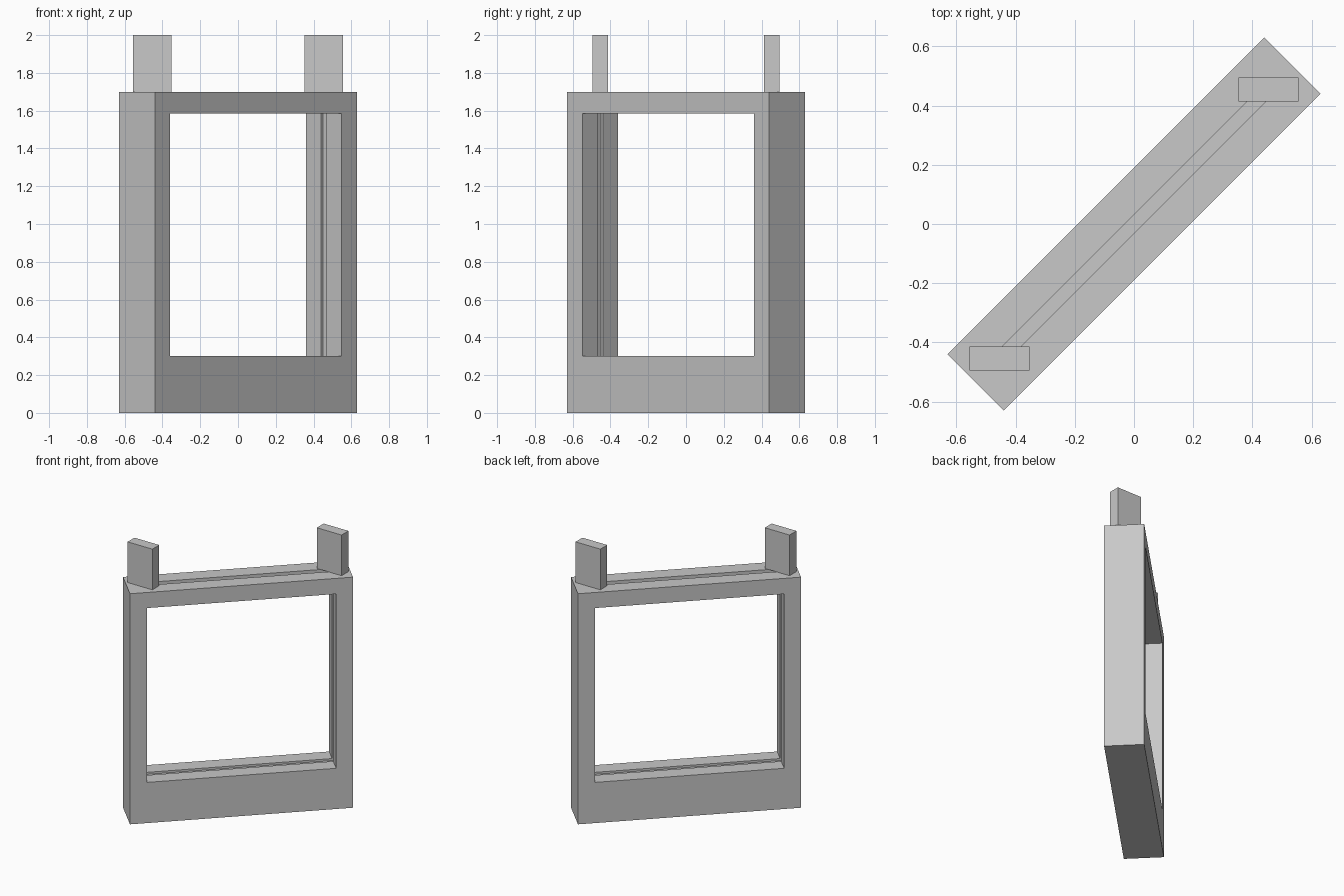
import bpy
from math import radians
from mathutils import Matrix

default = bpy.data.objects.get("Cube")
if default:
    bpy.data.objects.remove(default, do_unlink=True)

# One plain grey for the whole model
grey = bpy.data.materials.new("plain grey")
grey.use_nodes = True
colour = (0.58, 0.58, 0.58, 1)
grey.diffuse_color = colour
grey.node_tree.nodes["Principled BSDF"].inputs["Base Color"].default_value = colour

TURN = Matrix.Rotation(radians(45), 4, "Z")
LENGTH, DEPTH, HEIGHT = 1.513, 0.269, 1.70
OPEN_LENGTH, SILL, HEAD = 1.284, 0.30, 1.585
SLOT_WIDTH, SLOT_DEPTH = 0.044, 0.015


def box(name, x_size, y_size, bottom, top, x=0, y=0, turned=False):
    bpy.ops.mesh.primitive_cube_add(size=1)
    obj = bpy.context.object
    obj.name = name
    place = Matrix.Translation((x, y, (bottom + top) / 2))
    scale = Matrix.Diagonal((x_size, y_size, top - bottom, 1))
    obj.data.transform((TURN if turned else Matrix()) @ place @ scale)
    obj.data.materials.append(grey)
    return obj


def cut(target, cutter):
    cutter.hide_render = True
    mod = target.modifiers.new("cut", "BOOLEAN")
    mod.operation = "DIFFERENCE"
    mod.solver = "EXACT"
    mod.object = cutter
    bpy.context.view_layer.objects.active = target
    bpy.ops.object.modifier_apply(modifier=mod.name)
    bpy.data.objects.remove(cutter, do_unlink=True)


# Frame standing diagonally, with a window opening
frame = box("frame", LENGTH, DEPTH, 0, HEIGHT, turned=True)
cut(frame, box("opening_cutter", OPEN_LENGTH, DEPTH * 2, SILL, HEAD, turned=True))

# Pane slot, open through the top rail and grooved into the sides and sill
cut(frame, box("slot_cutter", OPEN_LENGTH + 2 * SLOT_DEPTH, SLOT_WIDTH,
               SILL - SLOT_DEPTH, HEIGHT + 0.1, turned=True))

# Square-on posts at both ends of the top rail
for name, side in (("left_post", 1), ("right_post", -1)):
    box(name, 0.202, 0.08, HEIGHT, 2.0, side * 0.454, side * 0.454)
